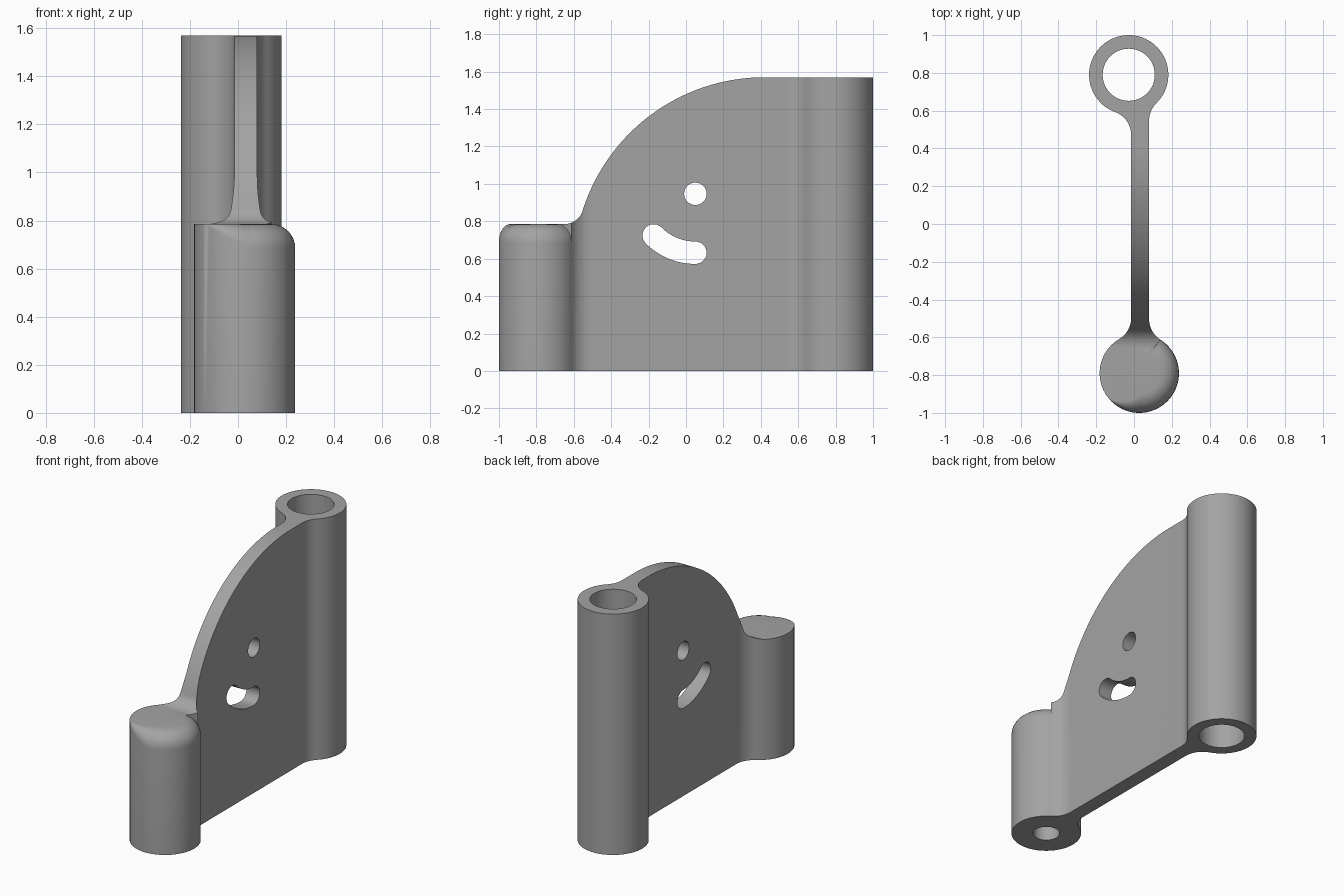
import bpy, bmesh
from math import sin, cos, pi, radians, sqrt, atan2

if "Cube" in bpy.data.objects:
    bpy.data.objects.remove(bpy.data.objects["Cube"])

R, FIL = 0.21, 0.13                 # barrel radius, plan fillet radius
TUBE, POST = (-0.028, 0.79), (0.028, -0.79)
WEB_L, WEB_R = -0.015, 0.08         # web side faces
TOP, POST_TOP = 1.57, 0.785

grey = bpy.data.materials.new("grey")
grey.diffuse_color = (0.37, 0.37, 0.37, 1)
grey.use_nodes = True
grey.node_tree.nodes["Principled BSDF"].inputs["Base Color"].default_value = grey.diffuse_color


def arc(c, r, a0, a1, n):
    return [(c[0] + r * cos(a0 + (a1 - a0) * i / n),
             c[1] + r * sin(a0 + (a1 - a0) * i / n)) for i in range(n + 1)]


def make(name, bm):
    bmesh.ops.remove_doubles(bm, verts=bm.verts, dist=1e-5)
    bmesh.ops.recalc_face_normals(bm, faces=bm.faces)
    me = bpy.data.meshes.new(name)
    bm.to_mesh(me)
    bm.free()
    me.materials.append(grey)
    ob = bpy.data.objects.new(name, me)
    bpy.context.collection.objects.link(ob)
    return ob


def prism(name, pts, lo, hi, along_x=False):
    """Extrude a plan outline along z, or a side outline along x."""
    bm = bmesh.new()
    place = (lambda p, h: (h, p[0], p[1])) if along_x else (lambda p, h: (p[0], p[1], h))
    a = [bm.verts.new(place(p, lo)) for p in pts]
    b = [bm.verts.new(place(p, hi)) for p in pts]
    bm.faces.new(a)
    bm.faces.new(b)
    n = len(pts)
    for i in range(n):
        j = (i + 1) % n
        bm.faces.new((a[i], a[j], b[j], b[i]))
    return make(name, bm)


def activate(ob):
    bpy.ops.object.select_all(action='DESELECT')
    ob.select_set(True)
    bpy.context.view_layer.objects.active = ob


def cut(ob, cutter, op='DIFFERENCE'):
    activate(ob)
    m = ob.modifiers.new("cut", 'BOOLEAN')
    m.object, m.operation, m.solver = cutter, op, 'EXACT'
    bpy.ops.object.modifier_apply(modifier=m.name)
    bpy.data.objects.remove(cutter)


def smooth(ob):
    activate(ob)
    bpy.ops.object.shade_smooth_by_angle(angle=radians(30))


def fillet(c, side, toward):
    """Centre of the fillet between a barrel and a web face (side -1 left, 1 right)."""
    x = (WEB_R if side > 0 else WEB_L) + side * FIL
    return (x, c[1] + toward * sqrt((R + FIL) ** 2 - (x - c[0]) ** 2))


def angle(a, b):
    return atan2(b[1] - a[1], b[0] - a[0])


# Web and tube: one plan outline, counter-clockwise from the front right fillet
fr, br = fillet(POST, 1, 1), fillet(TUBE, 1, -1)
bl, fl = fillet(TUBE, -1, -1), fillet(POST, -1, 1)
outline = arc(fr, FIL, angle(fr, POST) + 2 * pi, pi, 12)
outline += arc(br, FIL, pi, angle(br, TUBE), 12)
outline += arc(TUBE, R, angle(TUBE, br), angle(TUBE, bl) + 2 * pi, 56)[1:-1]
outline += arc(bl, FIL, angle(bl, TUBE), 0, 12)
outline += arc(fl, FIL, 0, angle(fl, POST), 12)
outline += arc(POST, R - 0.0005, angle(POST, fl), radians(143), 6)[1:]
outline.append((0.1, -0.662))
body = prism("web_and_tube", outline, 0, 1.8)

# Side outline: flat top, large sweeping arc, small blend onto the post
big, big_r, small_r = (0.42, 0.55), 1.02, 0.103
small = (-0.65, POST_TOP + small_r)
a = angle(big, small)
side = [(-1.2, -0.2), (1.3, -0.2), (1.3, TOP)]
side += arc(big, big_r, pi / 2, a, 48)
side += arc(small, small_r, a - pi, -pi / 2, 10)[1:]
side.append((-1.2, POST_TOP))
cut(body, prism("side_cutter", side, -0.6, 0.6, True), 'INTERSECT')

# Tube bore
cut(body, prism("bore_cutter", arc(TUBE, 0.138, 0, 2 * pi, 48)[:-1], -0.3, 1.9))

# Round hole and curved slot through the web, sharing one centre
eye = (0.05, 0.947)
cut(body, prism("hole_cutter", arc(eye, 0.06, 0, 2 * pi, 32)[:-1], -0.4, 0.4, True))
mid, half = 0.315, 0.06
a0, a1 = radians(225), radians(270)
e0 = (eye[0] + mid * cos(a0), eye[1] + mid * sin(a0))
e1 = (eye[0] + mid * cos(a1), eye[1] + mid * sin(a1))
slot = arc(eye, mid + half, a0, a1, 16)
slot += arc(e1, half, a1, a1 + pi, 14)[1:]
slot += arc(eye, mid - half, a1, a0, 16)[1:]
slot += arc(e0, half, a0 + pi, a0 + 2 * pi, 14)[1:-1]
cut(body, prism("slot_cutter", slot, -0.4, 0.4, True))
smooth(body)


# Front post: blind hole below, top edge rounded on the right and fading out at the front
def rounding(deg):
    rise = min(1, max(0, (deg + 140) / 55))
    fall = min(1, max(0, (85 - deg) / 25))
    return 0.1 * min(rise, fall)


N, K = 72, 8
bm = bmesh.new()


def ring(fn):
    vs = []
    for i in range(N):
        deg = -180 + 360 * i / N
        r, z = fn(deg)
        t = radians(deg)
        vs.append(bm.verts.new((POST[0] + r * cos(t), POST[1] + r * sin(t), z)))
    return vs


rings = [ring(lambda d: (0.08, 0.5)), ring(lambda d: (0.08, 0)), ring(lambda d: (R, 0))]
for k in range(K + 1):
    t = k / K * pi / 2
    rings.append(ring(lambda d: (R - rounding(d) * (1 - cos(t)),
                                 POST_TOP - rounding(d) * (1 - sin(t)))))
for p, q in zip(rings, rings[1:]):
    for i in range(N):
        j = (i + 1) % N
        bm.faces.new((p[i], p[j], q[j], q[i]))
bm.faces.new(rings[0])
bm.faces.new(rings[-1])
smooth(make("front_post", bm))
